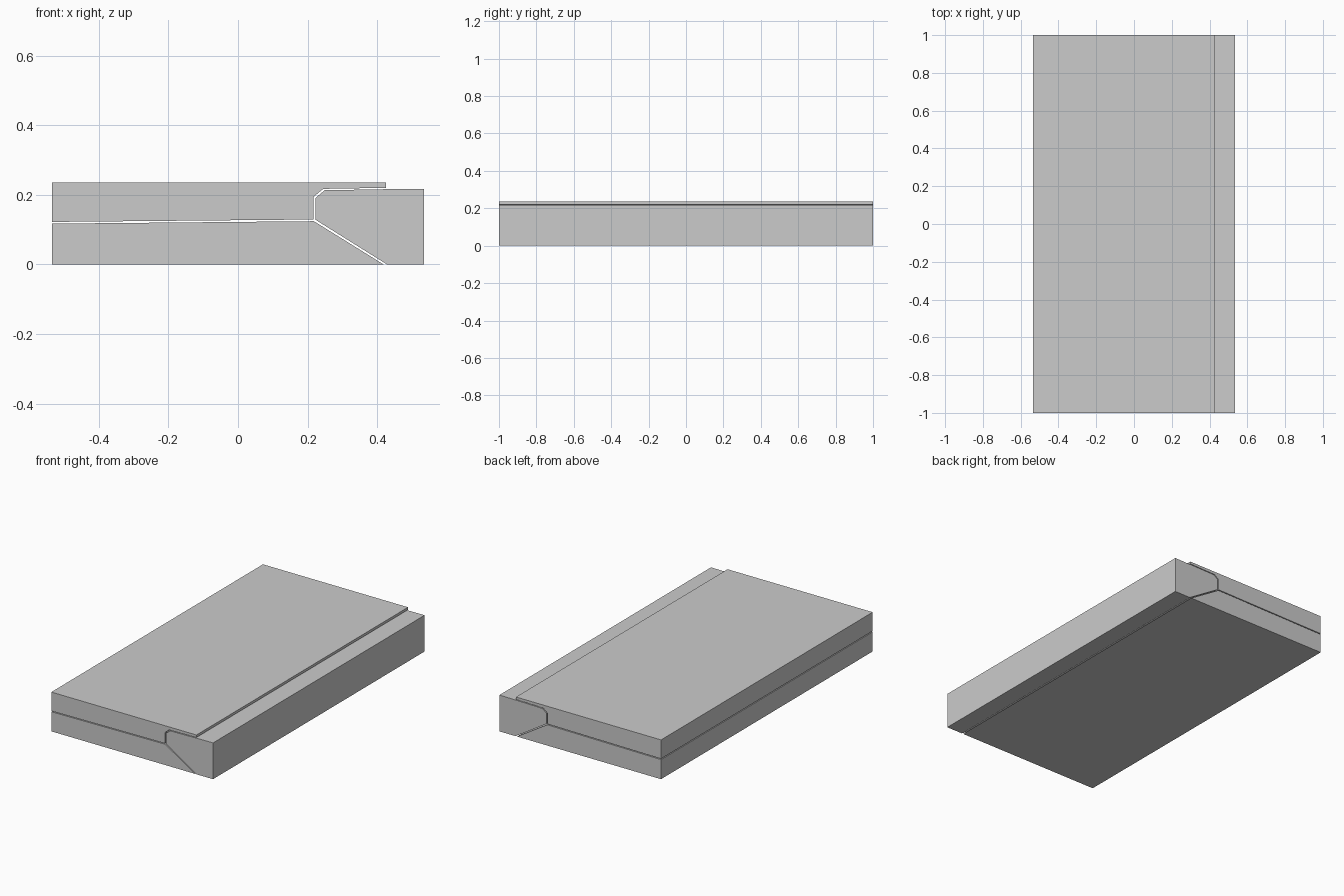
import bpy, bmesh

if "Cube" in bpy.data.objects:
    bpy.data.objects.remove(bpy.data.objects["Cube"])


def prism(name, profile, half_length=1.0):
    """Extrude an (x, z) cross-section along y."""
    bm = bmesh.new()
    face = bm.faces.new([bm.verts.new((x, -half_length, z)) for x, z in profile])
    res = bmesh.ops.extrude_face_region(bm, geom=[face])
    verts = [v for v in res["geom"] if isinstance(v, bmesh.types.BMVert)]
    bmesh.ops.translate(bm, verts=verts, vec=(0, 2 * half_length, 0))
    bmesh.ops.recalc_face_normals(bm, faces=bm.faces)
    mesh = bpy.data.meshes.new(name)
    bm.to_mesh(mesh)
    bm.free()
    obj = bpy.data.objects.new(name, mesh)
    bpy.context.collection.objects.link(obj)
    return obj


# Upper slab with a thin lip hooking over the edge block
prism("upper_slab", [
    (-0.535, 0.122), (0.217, 0.129), (0.217, 0.194), (0.245, 0.217),
    (0.425, 0.220), (0.425, 0.235), (-0.535, 0.235)])

# Lower slab with a slanted right end
prism("lower_slab", [
    (-0.535, 0.0), (0.418, 0.0), (0.218, 0.124), (-0.535, 0.117)])

# Wedge-shaped edge block with a chamfered nose
prism("edge_block", [
    (0.428, 0.0), (0.535, 0.0), (0.535, 0.217), (0.425, 0.216),
    (0.249, 0.213), (0.223, 0.191), (0.223, 0.128)])
